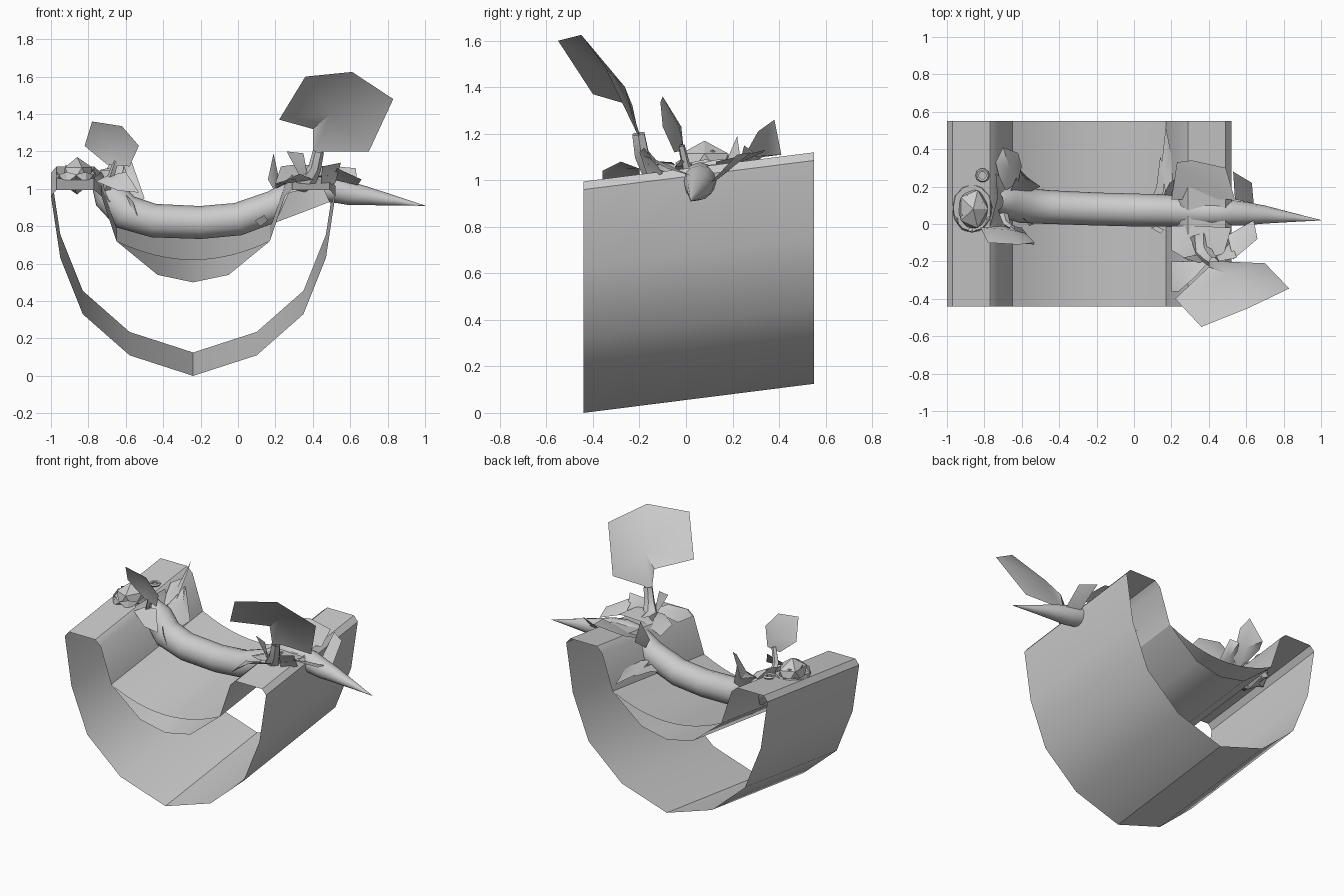
import bpy, math
from mathutils import Vector


def make(name, verts, faces, angle=35):
    me = bpy.data.meshes.new(name)
    me.from_pydata([tuple(v) for v in verts], [], faces)
    me.update()
    ob = bpy.data.objects.new(name, me)
    bpy.context.collection.objects.link(ob)
    bpy.ops.object.select_all(action='DESELECT')
    ob.select_set(True)
    bpy.context.view_layer.objects.active = ob
    bpy.ops.object.shade_smooth_by_angle(angle=math.radians(angle))
    return ob


def tube(name, path, sides, angle=50):
    """Tapered round tube through (x, y, z, radius) stations."""
    verts, faces = [], []
    pts = [Vector(p[:3]) for p in path]
    for i, p in enumerate(pts):
        d = (pts[min(i + 1, len(pts) - 1)] - pts[max(i - 1, 0)]).normalized()
        side = d.cross(Vector((0, 1, 0))).normalized()
        up = side.cross(d)
        for k in range(sides):
            a = 2 * math.pi * k / sides
            verts.append(p + path[i][3] * (math.cos(a) * side + math.sin(a) * up))
    for i in range(len(path) - 1):
        for k in range(sides):
            a, b = i * sides + k, i * sides + (k + 1) % sides
            faces.append((a, b, b + sides, a + sides))
    return make(name, verts, faces, angle)


def leaf(name, outline, bulge=(0, 0, 0)):
    """Fan of facets round a slightly offset centre."""
    pts = [Vector(p) for p in outline]
    n = len(pts)
    c = sum(pts, Vector()) / n + Vector(bulge)
    return make(name, pts + [c], [(i, (i + 1) % n, n) for i in range(n)], 45)


def extrude_sloped(name, prof, closed):
    """Extrude an x-z profile along y, sheared upwards to the back."""
    n = len(prof)
    verts = [(x - .24, y, z + dz) for y, dz in ((-.44, 0), (.55, .125)) for x, z in prof]
    return make(name, verts, [(i, (i + 1) % n, (i + 1) % n + n, i + n)
                              for i in range(n if closed else n - 1)], 32)


# Open-ended trough: closed half-ring profile
half = [(0, 0), (.34, .11), (.59, .33), (.71, .63), (.76, .96), (.73, .995),
        (.53, .995), (.49, .96), (.41, .72), (.19, .54), (0, .50)]
extrude_sloped("trough", half + [(-x, z) for x, z in half[-2:0:-1]], True)

# Shallower curved filling above the trough floor
extrude_sloped("trough_filling", [(.41 * t / 6, .62 + .10 * (t / 6) ** 2) for t in range(-6, 7)], False)

# Thick sagging stem lying across the trough, tapering to a point
tube("main_stem", [(-.74, .12, 1.04, .05), (-.69, .12, .97, .09), (-.60, .10, .875, .095),
                   (-.45, .09, .83, .09), (-.2, .08, .82, .088), (0, .075, .838, .088),
                   (.2, .07, .91, .085), (.32, .065, .99, .078), (.42, .06, 1.005, .072),
                   (.52, .06, .995, .069), (.60, .055, .975, .062),
                   (.70, .05, .96, .048), (.85, .035, .935, .024), (1, .02, .91, .001)], 12)

# Flower head: two rings of faceted petals round a bud
verts, faces = [], []
for ring, (count, r0, r1, h) in enumerate(((6, .07, .13, .06), (4, .03, .08, .10))):
    for k in range(count):
        a = 2 * math.pi * k / count + ring * .4
        b = len(verts)
        w = math.pi / count * 1.1
        for da, r, z in ((-w * .6, r0, 1.02), (w * .6, r0, 1.02), (w, r1, 1.03 + h * .75),
                         (0, r1 * .95, 1.03 + h), (-w, r1, 1.03 + h * .75), (0, r1 * 1.05, 1.0 + h * .5)):
            verts.append((-.865 + .82 * r * math.cos(a + da), .085 + r * math.sin(a + da), z))
        faces += [(b + i, b + (i + 1) % 5, b + 5) for i in range(5)]
make("flower_petals", verts, faces, 20)

bpy.ops.mesh.primitive_ico_sphere_add(subdivisions=1, radius=1, location=(-.86, .08, 1.07))
bud = bpy.context.object
bud.name = "flower_bud"
bud.scale = (.09, .12, .10)

# Curled tendril beside the flower
bpy.ops.mesh.primitive_torus_add(major_radius=.028, minor_radius=.01, major_segments=10,
                                 minor_segments=5, location=(-.81, .26, 1.10))
bpy.context.object.name = "curled_tendril"

# Large upright leaf with its stalk
leaf("large_leaf", [(.40, -.20, 1.18), (.40, -.23, 1.32), (.22, -.40, 1.37), (.36, -.55, 1.60),
                    (.61, -.45, 1.625), (.83, -.345, 1.48), (.70, -.21, 1.20), (.46, -.20, 1.20)],
     (0, .06, .03))
tube("large_leaf_stalk", [(.34, -.06, 1.03, .05), (.37, -.15, 1.04, .05), (.41, -.19, 1.11, .035),
                          (.43, -.205, 1.20, .03)], 6)

# Upright leaf next to the flower
leaf("flower_leaf", [(-.70, -.01, 1.13), (-.82, -.02, 1.23), (-.78, -.10, 1.36),
                     (-.62, -.11, 1.335), (-.53, -.10, 1.23), (-.58, -.05, 1.12)], (0, .035, 0))
tube("flower_leaf_stalk", [(-.70, .06, 1.0, .025), (-.68, .0, 1.06, .02), (-.65, -.02, 1.15, .015)], 5)

# Smaller leaves around the flower end
leaf("rear_collar_leaf", [(-.70, .17, 1.0), (-.74, .33, 1.10), (-.70, .41, 1.11),
                          (-.62, .38, 1.26), (-.60, .31, 1.21), (-.62, .22, 1.05)], (0, -.01, -.02))
leaf("side_collar_leaf", [(-.66, .18, 1.02), (-.61, .29, 1.12), (-.57, .25, 1.15),
                          (-.50, .20, .95), (-.56, .17, .90)], (0, .01, .01))
leaf("front_collar_leaf", [(-.76, -.04, 1.04), (-.70, 0, 1.07), (-.60, -.02, 1.09),
                           (-.53, -.11, .98), (-.64, -.10, .99)], (0, 0, .015))
leaf("collar_band", [(-.77, -.01, 1.06), (-.69, .02, .93), (-.60, .08, .95),
                     (-.66, .22, .97), (-.74, .27, 1.08), (-.73, .14, 1.09)], (0, 0, .02))
leaf("collar_tip", [(-.60, .04, .97), (-.56, -.01, .93), (-.535, .0, .85), (-.57, .01, .90)])

# Leaves around the tapering end
leaf("rear_broad_leaf", [(.20, .13, 1.03), (.23, .33, 1.12), (.31, .34, 1.13), (.49, .30, 1.12),
                         (.54, .13, 1.08)], (0, 0, .01))
leaf("rear_side_leaf", [(.54, .13, 1.00), (.53, .28, 1.12), (.63, .22, 1.11), (.64, .11, .995)], (.01, 0, 0))
leaf("front_side_leaf", [(.50, -.06, 1.05), (.64, .02, 1.02), (.66, -.08, 1.05), (.53, -.19, 1.11)], (0, 0, .01))
leaf("low_front_leaf", [(.20, -.02, .82), (.27, -.06, .98), (.45, -.05, 1.02), (.49, -.06, .93), (.36, -.04, .88)])
leaf("front_leaf_a", [(.20, -.20, 1.02), (.20, -.36, 1.0), (.24, -.36, 1.04), (.33, -.28, 1.08),
                      (.40, -.20, 1.05)], (0, 0, .01))
leaf("front_leaf_b", [(.20, -.01, 1.0), (.20, -.14, 1.03), (.30, -.20, 1.05), (.48, -.16, 1.07),
                      (.52, -.02, 1.06), (.33, -.01, 1.06)], (0, 0, .02))
leaf("front_leaf_c", [(.35, -.16, 1.03), (.26, -.18, 1.20), (.35, -.21, 1.19), (.37, -.20, 1.08)])
leaf("front_leaf_d", [(.44, -.16, 1.0), (.45, -.20, 1.12), (.55, -.18, 1.14), (.52, -.10, 1.03)], (0, .02, 0))

# Forked rear shoot beside the stem
leaf("shoot_blade_left", [(.15, .12, .88), (.10, .15, .84), (.12, .20, .86), (.14, .36, .88), (.17, .28, .89)])
leaf("shoot_blade_right", [(.17, .13, .90), (.15, .34, .88), (.17, .52, .88), (.20, .37, .92), (.21, .20, .91)])
leaf("shoot_tip", [(.16, .16, 1.05), (.19, .22, 1.19), (.22, .24, 1.05), (.20, .15, .98)])
leaf("stem_thorn", [(.09, -.02, .83), (.14, -.05, .86), (.16, -.03, .83), (.12, -.01, .80)])
